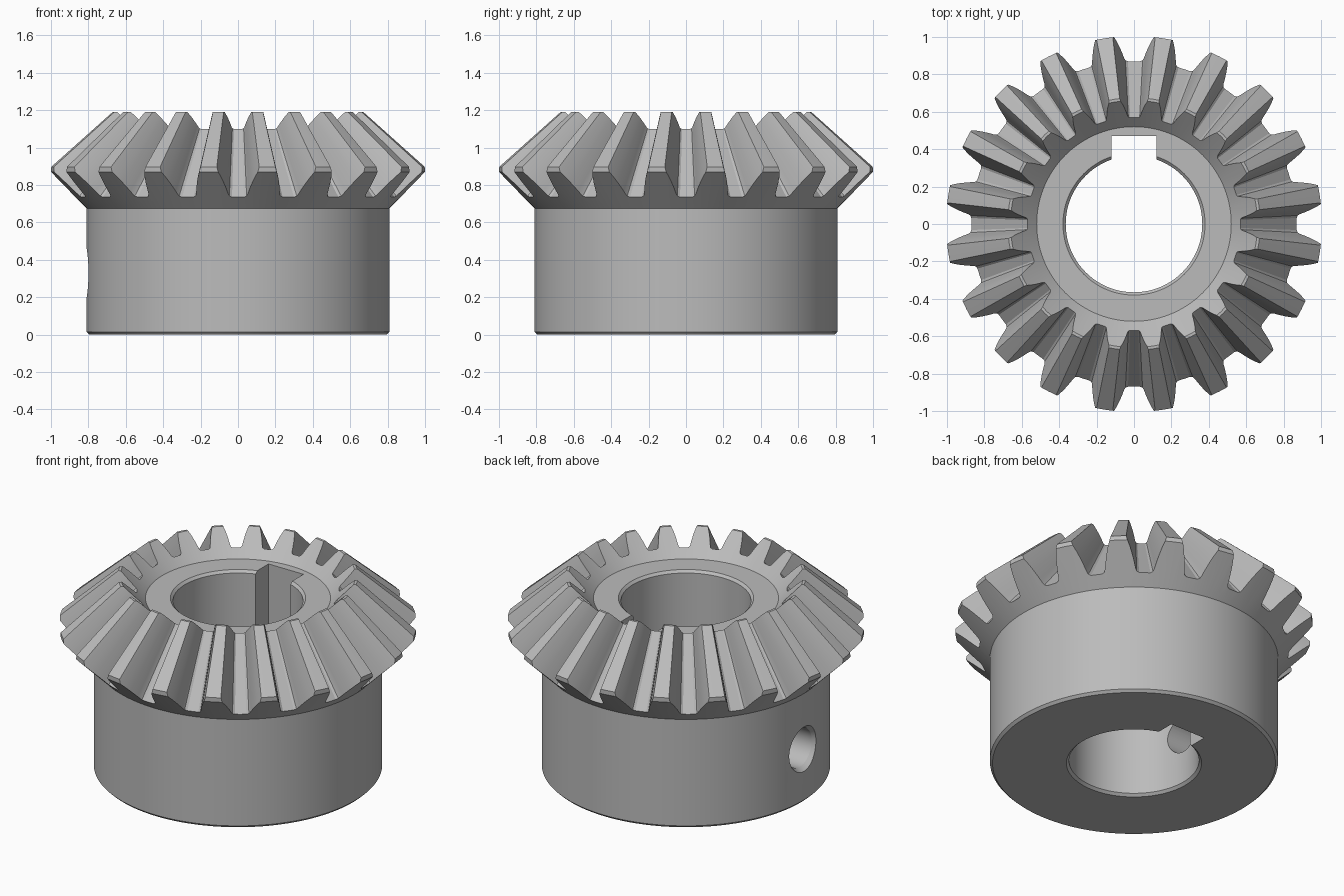
import bpy, bmesh, math
from mathutils import Matrix, Vector

if "Cube" in bpy.data.objects:
    bpy.data.objects.remove(bpy.data.objects["Cube"], do_unlink=True)

TEETH = 20
APEX = Vector((0, 0, 1.785))

steel = bpy.data.materials.new("grey steel")
steel.use_nodes = True
steel.diffuse_color = (0.5, 0.5, 0.5, 1)
steel.node_tree.nodes["Principled BSDF"].inputs["Base Color"].default_value = (0.5, 0.5, 0.5, 1)


def make_object(name, bm):
    bmesh.ops.recalc_face_normals(bm, faces=bm.faces)
    mesh = bpy.data.meshes.new(name)
    bm.to_mesh(mesh)
    bm.free()
    mesh.materials.append(steel)
    obj = bpy.data.objects.new(name, mesh)
    bpy.context.collection.objects.link(obj)
    return obj


def revolve(name, profile, steps):
    bm = bmesh.new()
    verts = [bm.verts.new((r, 0, z)) for r, z in profile]
    edges = [bm.edges.new((a, b)) for a, b in zip(verts, verts[1:] + verts[:1])]
    bmesh.ops.spin(bm, geom=verts + edges, cent=(0, 0, 0), axis=(0, 0, 1),
                   angle=math.tau, steps=steps)
    bmesh.ops.remove_doubles(bm, verts=bm.verts, dist=1e-4)
    return make_object(name, bm)


def cut(target, cutter):
    cutter.hide_render = True
    mod = target.modifiers.new("cut", 'BOOLEAN')
    mod.object, mod.operation, mod.solver = cutter, 'DIFFERENCE', 'EXACT'
    bpy.context.view_layer.objects.active = target
    bpy.ops.object.modifier_apply(modifier=mod.name)
    bpy.data.objects.remove(cutter, do_unlink=True)


# Turned blank: hub, back cone, tooth tips, recessed top and bore
gear = revolve("bevel_gear", [
    (0.38, 0), (0.795, 0), (0.81, 0.015), (0.81, 0.675), (1.005, 0.87),
    (1.005, 0.897), (0.675, 1.19), (0.66, 1.19), (0.52, 1.05),
    (0.38, 1.05), (0.365, 1.035), (0.365, 0.015)], 120)

# Tooth gaps: half widths at heights above the root, tapering to the apex
half = [(0.032, 0), (0.046, 0.008), (0.053, 0.025), (0.058, 0.045), (0.065, 0.07),
        (0.077, 0.11), (0.091, 0.15), (0.108, 0.19), (0.14, 0.26)]
outline = [(-w, h) for w, h in reversed(half)] + half
bm = bmesh.new()
for i in range(TEETH):
    turn = Matrix.Rotation(math.tau * i / TEETH, 3, 'Z')
    rings = []
    for scale in (1.15, 0.5):
        ring = []
        for w, h in outline:
            p = Vector((w, 0.87 + h * math.sqrt(0.5), 0.735 + h * math.sqrt(0.5)))
            ring.append(bm.verts.new(turn @ (APEX + (p - APEX) * scale)))
        rings.append(ring)
    big, small = rings
    bm.faces.new(big)
    bm.faces.new(small)
    for k in range(len(outline)):
        n = (k + 1) % len(outline)
        bm.faces.new((big[k], big[n], small[n], small[k]))
cut(gear, make_object("tooth_gaps", bm))

# Keyway along the back of the bore
bm = bmesh.new()
bmesh.ops.create_cube(bm, size=1, matrix=Matrix.Translation((0, 0.27, 0.5))
                      @ Matrix.Diagonal((0.24, 0.4, 2, 1)))
cut(gear, make_object("keyway", bm))

# Set screw hole through one side of the hub, with a countersunk mouth
hole = revolve("screw_hole", [(0, 0.2), (0.118, 0.2), (0.118, 0.78), (0.158, 0.84),
                              (0.158, 1), (0, 1)], 48)
hole.data.transform(Matrix.Translation((0, 0, 0.33)) @ Matrix.Rotation(-math.pi / 2, 4, 'Y'))
cut(gear, hole)

# Smooth round surfaces, crisp machined edges
bpy.ops.object.select_all(action='DESELECT')
gear.select_set(True)
bpy.context.view_layer.objects.active = gear
bpy.ops.object.shade_smooth_by_angle(angle=math.radians(28))
